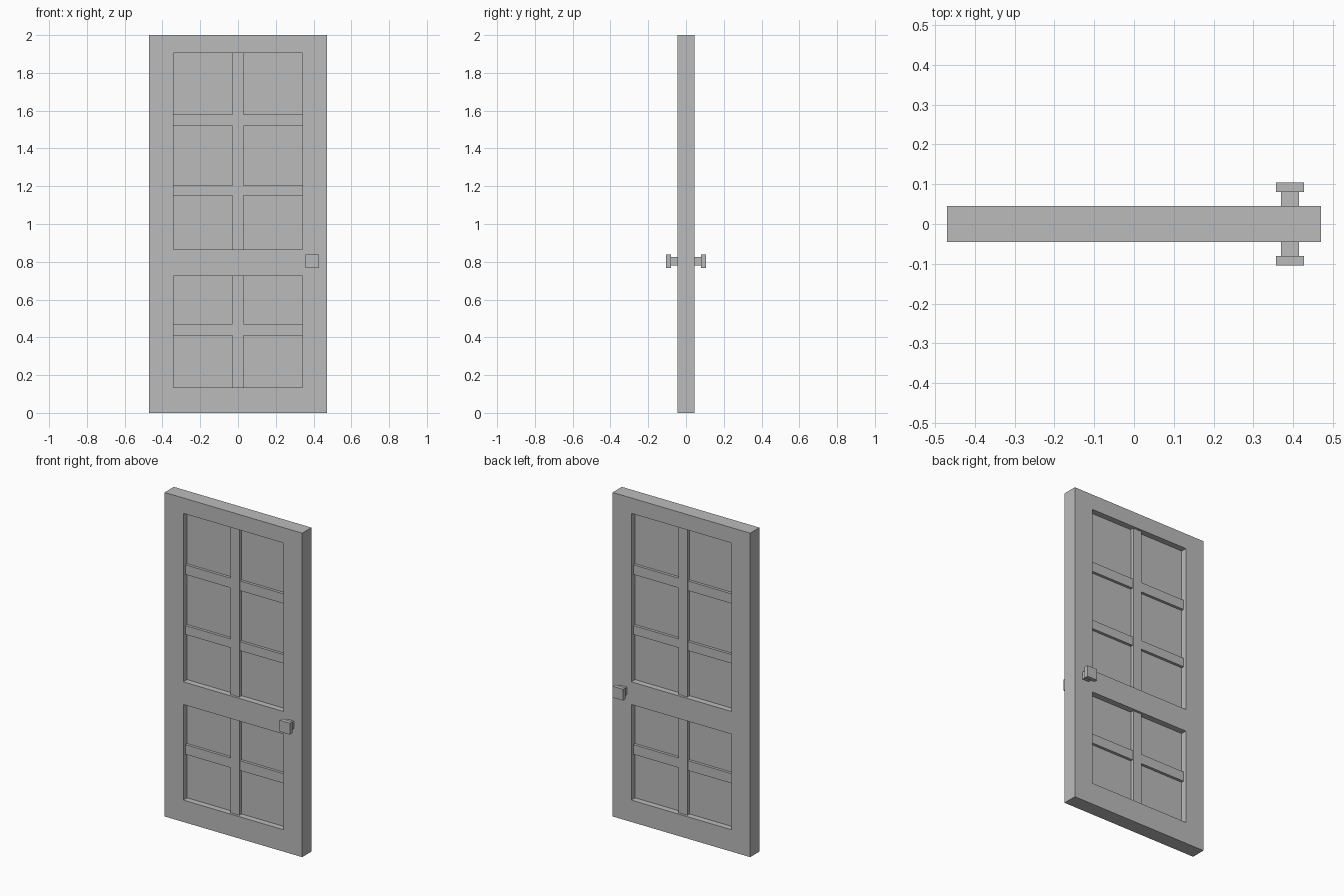
import bpy

if "Cube" in bpy.data.objects:
    bpy.data.objects.remove(bpy.data.objects["Cube"], do_unlink=True)

# Single grey finish
grey = bpy.data.materials.new("plain_grey")
grey.use_nodes = True
colour = (0.5, 0.5, 0.5, 1)
grey.diffuse_color = colour
grey.node_tree.nodes["Principled BSDF"].inputs["Base Color"].default_value = colour


def box(name, x, y, z):
    """Axis-aligned box from (low, high) ranges."""
    bpy.ops.mesh.primitive_cube_add(size=1)
    ob = bpy.context.object
    ob.name = name
    ranges = (x, y, z)
    for v in ob.data.vertices:
        v.co = [lo if c < 0 else hi for c, (lo, hi) in zip(v.co, ranges)]
    ob.data.materials.append(grey)
    return ob


HALF_DEPTH = 0.045
PANEL = 0.008      # half thickness of the recessed panels
OPEN_X = 0.342     # half width of the openings
MULLION_X = 0.03
openings = {"lower": (0.135, 0.725), "upper": (0.865, 1.905)}
crossbars = {"lower": [(0.41, 0.47)], "upper": [(1.15, 1.205), (1.52, 1.58)]}

# Door slab
door = box("door_slab", (-0.47, 0.47), (-HALF_DEPTH, HALF_DEPTH), (0, 2))

# Recess both openings on both faces
for side in (-1, 1):
    for z in openings.values():
        y = sorted((side * PANEL, side * 0.2))
        cutter = box("recess_cutter", (-OPEN_X, OPEN_X), y, z)
        cutter.hide_render = True
        mod = door.modifiers.new("recess", "BOOLEAN")
        mod.operation = "DIFFERENCE"
        mod.solver = "EXACT"
        mod.object = cutter
        bpy.context.view_layer.objects.active = door
        bpy.ops.object.modifier_apply(modifier=mod.name)
        bpy.data.objects.remove(cutter, do_unlink=True)

# Vertical mullions and shallower crossbars, passing through the panels
for part, z in openings.items():
    box(part + "_mullion", (-MULLION_X, MULLION_X), (-0.03, 0.03), z)
    for bar in crossbars[part]:
        box(part + "_crossbar", (-OPEN_X, OPEN_X), (-0.025, 0.025), bar)

# Square knob with stem on each face
for label, side in (("front", -1), ("back", 1)):
    stem_y = sorted((side * HALF_DEPTH, side * 0.08))
    knob_y = sorted((side * 0.08, side * 0.105))
    box(label + "_knob_stem", (0.37, 0.415), stem_y, (0.78, 0.825))
    box(label + "_knob", (0.357, 0.428), knob_y, (0.768, 0.838))
